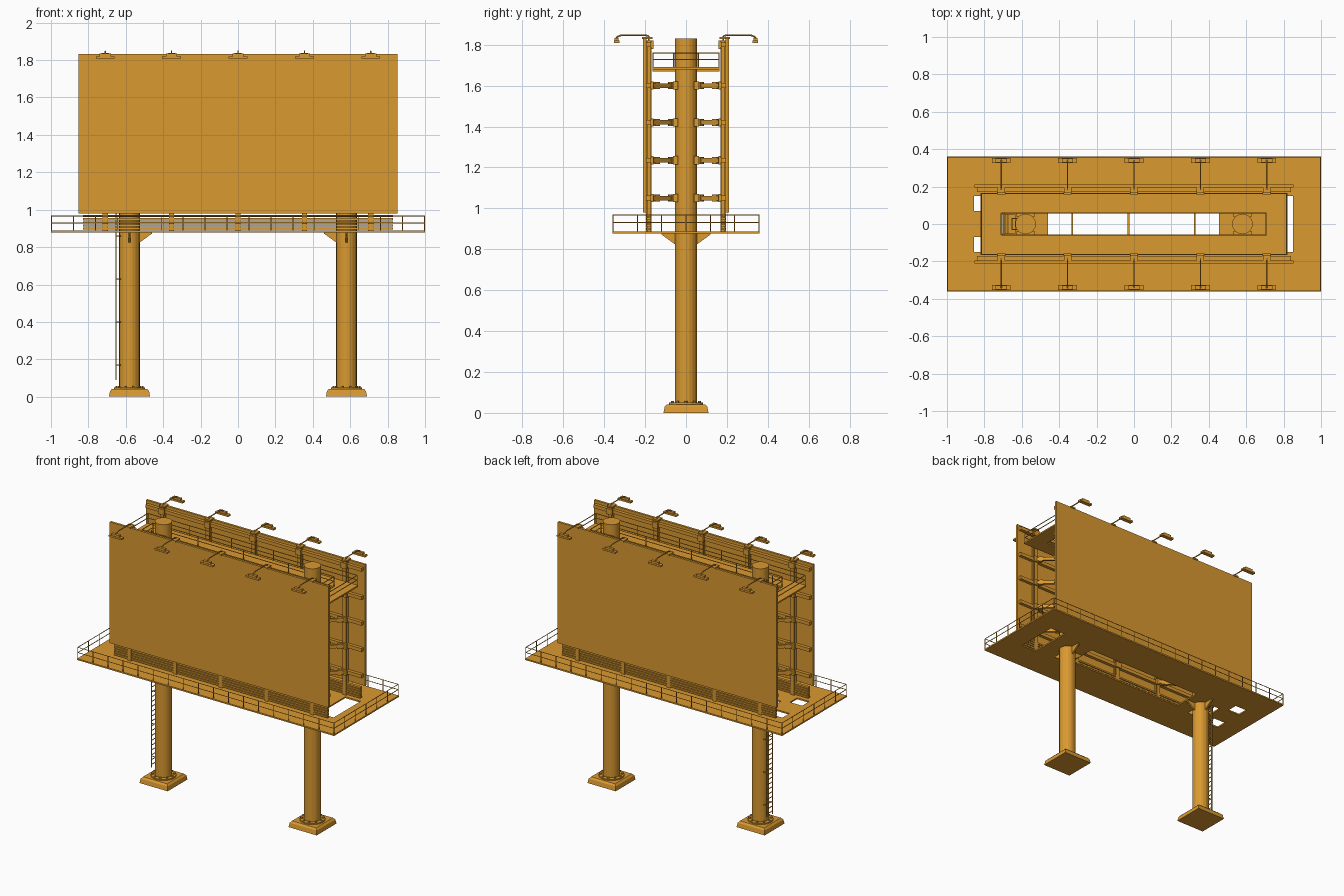
import bpy
import bmesh
import math
from mathutils import Vector, Matrix

cube = bpy.data.objects.get("Cube")
if cube:
    bpy.data.objects.remove(cube, do_unlink=True)

paint = bpy.data.materials.new("ochre_paint")
paint.use_nodes = True
OCHRE = (0.70, 0.32, 0.03, 1)
paint.diffuse_color = OCHRE
paint.node_tree.nodes["Principled BSDF"].inputs["Base Color"].default_value = OCHRE


def finish(name, bm):
    mesh = bpy.data.meshes.new(name)
    bmesh.ops.recalc_face_normals(bm, faces=bm.faces)
    bm.to_mesh(mesh)
    bm.free()
    mesh.materials.append(paint)
    obj = bpy.data.objects.new(name, mesh)
    bpy.context.scene.collection.objects.link(obj)
    return obj


def box(bm, x0, x1, y0, y1, z0, z1):
    size = Vector((abs(x1 - x0), abs(y1 - y0), z1 - z0))
    mid = Vector((x0 + x1, y0 + y1, z0 + z1)) / 2
    bmesh.ops.create_cube(bm, size=1, matrix=Matrix.Translation(mid) @ Matrix.Diagonal(size.to_4d()))


def rod(bm, p, q, r, sides=6, r2=None):
    p, q = Vector(p), Vector(q)
    turn = (q - p).to_track_quat("Z", "Y").to_matrix().to_4x4()
    bmesh.ops.create_cone(bm, cap_ends=True, segments=sides, radius1=r, radius2=r if r2 is None else r2,
                          depth=(q - p).length, matrix=Matrix.Translation((p + q) / 2) @ turn)


def strut(bm, p, q, width, height):
    """Rectangular bar lying level between two points."""
    p, q = Vector(p), Vector(q)
    d = q - p
    size = Vector((d.length, width, height)).to_4d()
    bmesh.ops.create_cube(bm, size=1, matrix=Matrix.Translation((p + q) / 2)
                          @ Matrix.Rotation(math.atan2(d.y, d.x), 4, "Z") @ Matrix.Diagonal(size))


def plate(name, xs, ys, top, thick, holes):
    """Flat deck on a grid of cuts, leaving out the cells inside holes."""
    bm = bmesh.new()
    for x0, x1 in zip(xs, xs[1:]):
        for y0, y1 in zip(ys, ys[1:]):
            cx, cy = (x0 + x1) / 2, (y0 + y1) / 2
            if any(a < cx < b and c < cy < d for a, b, c, d in holes):
                continue
            bm.faces.new([bm.verts.new((x, y, top)) for x, y in ((x0, y0), (x1, y0), (x1, y1), (x0, y1))])
    bmesh.ops.remove_doubles(bm, verts=bm.verts, dist=0.0001)
    obj = finish(name, bm)
    mod = obj.modifiers.new("thickness", "SOLIDIFY")
    mod.thickness = thick
    mod.offset = -1


def railing(name, hx, hy, base, heights, step, r):
    bm = bmesh.new()
    corners = [(-hx, -hy), (hx, -hy), (hx, hy), (-hx, hy)]
    for (ax, ay), (bx, by) in zip(corners, corners[1:] + corners[:1]):
        for z in heights:
            rod(bm, (ax, ay, z), (bx, by, z), r)
        n = max(1, round(math.hypot(bx - ax, by - ay) / step))
        for i in range(n):
            x, y = ax + (bx - ax) * i / n, ay + (by - ay) * i / n
            rod(bm, (x, y, base), (x, y, heights[-1]), r)
    finish(name, bm)


COLUMN_X = 0.58
POSTS = [-0.71, -0.355, 0, 0.355, 0.71]
LEVELS = [1.05, 1.235, 1.42, 1.60]

# Columns with footings, flanges, bolts and gussets
for side, label in ((-1, "right"), (1, "left")):
    cx = side * COLUMN_X
    bm = bmesh.new()
    rod(bm, (cx, 0, 0.04), (cx, 0, 1.83), 0.055, 20)
    finish(label + "_column", bm)

    bm = bmesh.new()
    box(bm, cx - 0.11, cx + 0.11, -0.11, 0.11, 0, 0.03)
    top = [f for f in bm.faces if f.calc_center_median().z > 0.029]
    ring = bmesh.ops.extrude_face_region(bm, geom=top)
    bmesh.ops.delete(bm, geom=top, context="FACES_ONLY")
    for v in [g for g in ring["geom"] if isinstance(g, bmesh.types.BMVert)]:
        v.co = Vector((cx + (v.co.x - cx) * 0.85, v.co.y * 0.85, 0.042))
    for v in bm.verts:
        if v.co.z < 0.031 and v.co.z > 0.02:
            v.co.x = cx + (v.co.x - cx) * 0.95
            v.co.y *= 0.95
    finish(label + "_footing", bm)

    bm = bmesh.new()
    rod(bm, (cx, 0, 0.04), (cx, 0, 0.05), 0.082, 20)
    for i in range(10):
        a = math.tau * i / 10
        x, y = cx + 0.069 * math.cos(a), 0.069 * math.sin(a)
        rod(bm, (x, y, 0.045), (x, y, 0.058), 0.007)
    finish(label + "_flange", bm)

    bm = bmesh.new()
    for dx, dy in ((-side, 0), (0, 1), (0, -1)):
        out, across = Vector((dx, dy, 0)), Vector((dy, dx, 0)) * 0.006
        outline = [(0.045, 0.88), (0.12, 0.88), (0.12, 0.872), (0.055, 0.825), (0.045, 0.825)]
        rows = [[bm.verts.new(Vector((cx, 0, z)) + out * d + across * s) for d, z in outline] for s in (-1, 1)]
        bm.faces.new(rows[0])
        bm.faces.new(rows[1])
        for i in range(len(outline)):
            j = (i + 1) % len(outline)
            bm.faces.new((rows[0][i], rows[0][j], rows[1][j], rows[1][i]))
    finish(label + "_gussets", bm)

# Lower deck and upper catwalk
plate("lower_deck", [-1, -0.855, -0.76, -0.705, -0.635, -0.46, 0.455, 0.73, 0.85, 1],
      [-0.36, -0.15, -0.1, -0.07, -0.05, 0.05, 0.07, 0.1, 0.15, 0.36], 0.888, 0.01,
      [(-0.46, 0.455, -0.1, 0.1), (0.73, 0.85, -0.15, 0.15), (-0.855, -0.76, 0.07, 0.15),
       (-0.855, -0.76, -0.15, -0.07), (-0.705, -0.635, -0.05, 0.05)])
plate("upper_catwalk", [-0.82, -0.71, 0.705, 0.82], [-0.165, -0.06, 0.06, 0.165], 1.69, 0.01,
      [(-0.71, 0.705, -0.06, 0.06)])
railing("deck_railing", 0.997, 0.357, 0.885, (0.93, 0.967), 0.12, 0.0025)
railing("catwalk_railing", 0.815, 0.162, 1.69, (1.728, 1.76), 0.36, 0.003)
railing("opening_railing", 0.705, 0.06, 1.69, (1.728, 1.76), 0.36, 0.003)

bm = bmesh.new()
for x in (-0.695, -0.33, -0.03, 0.325):
    box(bm, x - 0.005, x + 0.005, -0.165, 0.165, 1.67, 1.682)
finish("catwalk_joists", bm)

# Both advertising faces with their frames, louvres and lamps
for s, label in ((-1, "front"), (1, "back")):
    bm = bmesh.new()
    box(bm, -0.852, 0.852, s * 0.194, s * 0.21, 0.98, 1.832)
    finish(label + "_panel", bm)

    bm = bmesh.new()
    for x in POSTS:
        box(bm, x - 0.014, x + 0.014, s * 0.168, s * 0.173, 0.888, 1.82)
        box(bm, x - 0.004, x + 0.004, s * 0.173, s * 0.187, 0.888, 1.82)
        box(bm, x - 0.014, x + 0.014, s * 0.187, s * 0.195, 0.888, 1.82)
    finish(label + "_posts", bm)

    bm = bmesh.new()
    for z in LEVELS + [1.80]:
        box(bm, -0.84, 0.84, s * 0.172, s * 0.194, z - 0.012, z + 0.012)
        for x in POSTS:
            box(bm, x - 0.022, x + 0.022, s * 0.158, s * 0.172, z - 0.02, z + 0.02)
    finish(label + "_beams", bm)

    bm = bmesh.new()
    for z in LEVELS:
        for side in (-1, 1):
            cx = side * COLUMN_X
            for x in (0.71, 0.355):
                p, q = Vector((cx, s * 0.045, z)), Vector((side * x, s * 0.165, z))
                strut(bm, p, q, 0.014, 0.022)
                for f, g in ((0.1, 0.28), (0.75, 0.92)):
                    strut(bm, p.lerp(q, f), p.lerp(q, g), 0.02, 0.034)
            box(bm, cx - 0.05, cx + 0.05, s * 0.04, s * 0.064, z - 0.02, z + 0.02)
    finish(label + "_struts", bm)

    bm = bmesh.new()
    for i in range(5):
        z = 0.894 + i * 0.0165
        box(bm, -0.83, 0.83, s * 0.172, s * 0.192, z, z + 0.011)
    finish(label + "_louvre", bm)

    bm = bmesh.new()
    for x in POSTS:
        path = [(0.182, 1.79), (0.182, 1.842), (0.2, 1.847), (0.315, 1.847), (0.338, 1.838), (0.345, 1.822)]
        for a, b in zip(path, path[1:]):
            rod(bm, (x, s * a[0], a[1]), (x, s * b[0], b[1]), 0.004)
        box(bm, x - 0.02, x + 0.02, s * 0.165, s * 0.215, 1.828, 1.838)
    finish(label + "_lamp_arms", bm)

    bm = bmesh.new()
    for x in POSTS:
        box(bm, x - 0.05, x + 0.05, s * 0.325, s * 0.352, 1.808, 1.82)
        box(bm, x - 0.03, x + 0.03, s * 0.33, s * 0.349, 1.82, 1.834)
    finish(label + "_lamp_heads", bm)

# Ladder on the right column, with standoffs
bm = bmesh.new()
for y in (-0.03, 0.03):
    rod(bm, (-0.652, y, 0.09), (-0.652, y, 1.76), 0.004)
    for i in range(8):
        z = 0.17 + i * 0.23
        if z < 1.7:
            rod(bm, (-0.652, y, z), (-0.61, y, z), 0.003)
for i in range(48):
    z = 0.11 + i * 0.034
    rod(bm, (-0.652, -0.03, z), (-0.652, 0.03, z), 0.003)
finish("ladder", bm)
